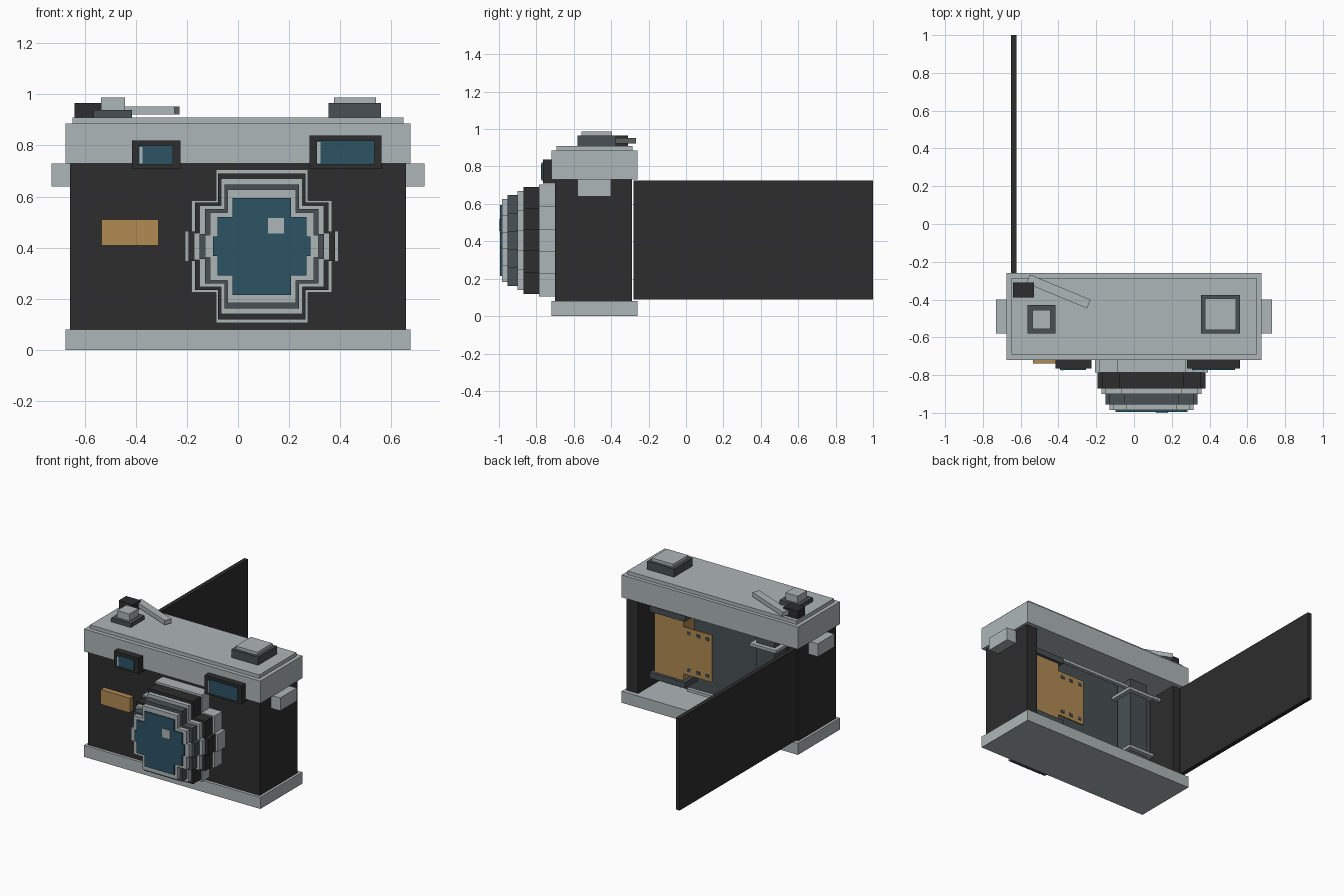
import bpy
import math

cube = bpy.data.objects.get("Cube")
if cube:
    bpy.data.objects.remove(cube, do_unlink=True)


def srgb(v):
    v /= 255
    return v / 12.92 if v <= 0.04045 else ((v + 0.055) / 1.055) ** 2.4


def material(name, r, g, b):
    col = (srgb(r), srgb(g), srgb(b), 1)
    m = bpy.data.materials.new(name)
    m.use_nodes = True
    m.diffuse_color = col
    bsdf = next(n for n in m.node_tree.nodes if n.type == 'BSDF_PRINCIPLED')
    bsdf.inputs["Base Color"].default_value = col
    return m


BLACK = material("black leather", 45, 45, 45)
SILVER = material("silver metal", 174, 182, 183)
SLATE = material("dark slate metal", 72, 80, 84)
BLUE = material("blue glass", 45, 83, 100)
GOLD = material("golden tan", 177, 139, 84)


def mesh_object(name, verts, faces, mat):
    me = bpy.data.meshes.new(name)
    me.from_pydata(verts, [], faces)
    me.materials.append(mat)
    ob = bpy.data.objects.new(name, me)
    bpy.context.collection.objects.link(ob)
    return ob


def box(name, x, y, z, mat, turn=0):
    """Box from (low, high) ranges, optionally turned about z by degrees."""
    c = [sum(r) / 2 for r in (x, y, z)]
    h = [(r[1] - r[0]) / 2 for r in (x, y, z)]
    verts = [(i * h[0], j * h[1], k * h[2])
             for i in (-1, 1) for j in (-1, 1) for k in (-1, 1)]
    faces = [(0, 1, 3, 2), (4, 6, 7, 5), (0, 4, 5, 1),
             (2, 3, 7, 6), (0, 2, 6, 4), (1, 5, 7, 3)]
    ob = mesh_object(name, verts, faces, mat)
    ob.location = c
    ob.rotation_euler.z = math.radians(turn)
    return ob


def stepped_disc(name, radius, y0, y1, mat, cx=0.093, cz=0.405):
    """Blocky round plate: five rows, each as wide as the circle at its middle."""
    row = 2 * radius / 5
    right = []
    for i in range(5):
        mid = (i - 2) * row
        w = math.sqrt(radius ** 2 - mid ** 2)
        right += [(w, mid - row / 2), (w, mid + row / 2)]
    outline = right + [(-w, z) for w, z in reversed(right)]
    n = len(outline)
    verts = [(cx + w, y, cz + z) for y in (y0, y1) for w, z in outline]
    faces = [tuple(range(n)), tuple(reversed(range(n, 2 * n)))]
    faces += [(i, i + n, (i + 1) % n + n, (i + 1) % n) for i in range(n)]
    return mesh_object(name, verts, faces, mat)


# Body shell: front block, two side walls, lids
box("bottom_plate", (-.675, .675), (-.72, -.26), (0, .08), SILVER)
box("top_plate", (-.675, .675), (-.72, -.26), (.73, .885), SILVER)
box("top_cap", (-.648, .648), (-.692, -.285), (.885, .91), SILVER)
box("body_front", (-.657, .657), (-.70, -.53), (.08, .73), BLACK)
for side, s in (("left", 1), ("right", -1)):
    box(side + "_wall", sorted((s * .57, s * .657)), (-.53, -.29), (.08, .73), BLACK)
    box(side + "_strap_lug", sorted((s * .657, s * .73)), (-.58, -.40), (.64, .73), SILVER)

# Open back door
box("back_door", (-.652, -.622), (-.28, 1.0), (.09, .725), BLACK)

# Film chamber
box("chamber_lining", (-.57, .57), (-.53, -.52), (.08, .73), SLATE)
box("film_canister", (.30, .52), (-.52, -.40), (.20, .62), GOLD)
for end, z in (("bottom", .16), ("top", .62)):
    box("canister_cap_" + end, (.275, .545), (-.52, -.38), (z, z + .04), SLATE)
box("film_strip", (.085, .30), (-.412, -.403), (.245, .57), GOLD)
for z in (.28, .535):
    for x in (.12, .19, .26):
        box("film_hole", (x - .014, x + .014), (-.414, -.40), (z - .011, z + .011), SLATE)
for end, z in (("lower", .135), ("upper", .655)):
    box(end + "_film_rail", (-.56, .27), (-.42, -.395), (z, z + .02), SILVER)
box("take_up_spool", (-.42, -.28), (-.50, -.37), (.10, .71), SLATE)
for end, z in (("lower", .18), ("upper", .61)):
    box(end + "_spool_flange", (-.45, -.25), (-.52, -.34), (z, z + .02), SILVER)

# Lens stack
for name, r, y0, y1, mat in (
        ("lens_mount", .300, -.785, -.70, SILVER),
        ("lens_focus_ring", .286, -.87, -.785, BLACK),
        ("lens_trim_ring", .265, -.90, -.87, SILVER),
        ("lens_aperture_ring", .243, -.955, -.90, SLATE),
        ("lens_front_rim", .222, -.985, -.955, SILVER),
        ("lens_glass", .190, -.995, -.985, BLUE)):
    stepped_disc(name, r, y0, y1, mat)
box("lens_highlight", (.117, .18), (-1.0, -.995), (.456, .516), SILVER)

# Viewfinder windows: frame, glass and glint
for name, x, top, glass, gtop, glint in (
        ("small_window", (-.415, -.225), .82, (-.392, -.255), .80, -.385),
        ("large_window", (.28, .562), .838, (.308, .535), .82, .31)):
    box(name + "_frame", x, (-.765, -.69), (.71, top), BLACK)
    box(name + "_glass", glass, (-.772, -.765), (.725, gtop), BLUE)
    box(name + "_glint", (glint, glint + .012), (-.776, -.772), (.73, gtop - .006), SILVER)
box("front_badge", (-.535, -.312), (-.738, -.70), (.408, .51), GOLD)

# Top controls
box("large_dial", (.355, .56), (-.58, -.375), (.91, .966), SLATE)
box("large_dial_cap", (.375, .54), (-.56, -.395), (.966, .987), SILVER)
box("shutter_base", (-.565, -.415), (-.58, -.43), (.91, .938), SLATE)
box("shutter_button", (-.537, -.443), (-.555, -.455), (.938, .987), SILVER)
box("advance_grip", (-.64, -.53), (-.39, -.31), (.91, .966), BLACK)
box("advance_lever", (-.574, -.226), (-.382, -.332), (.922, .953), SILVER, turn=-22.5)
